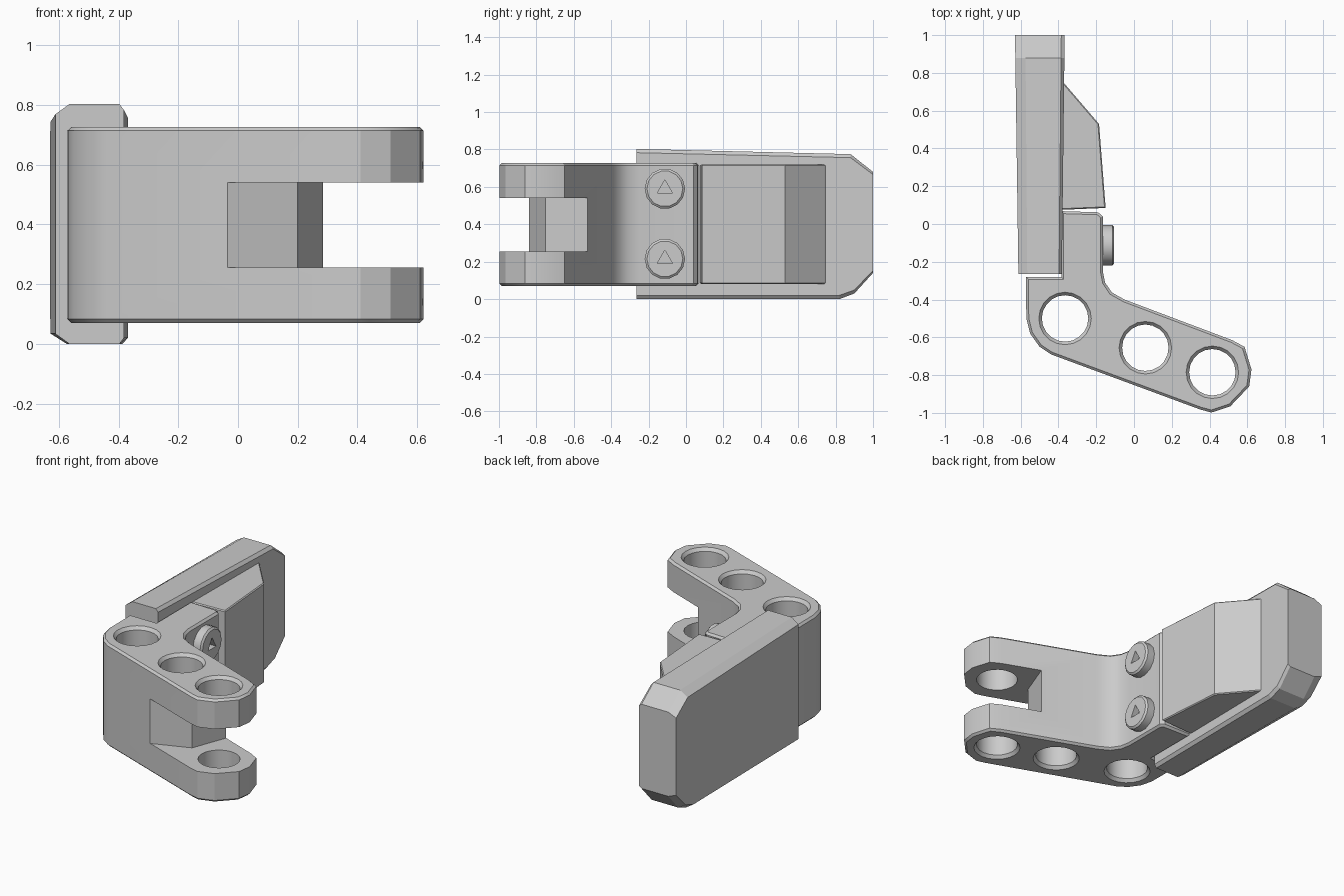
import bpy, bmesh, math
from mathutils import Vector

if "Cube" in bpy.data.objects:
    bpy.data.objects.remove(bpy.data.objects["Cube"])

grey = bpy.data.materials.new("plain grey")
grey.diffuse_color = (0.6, 0.6, 0.6, 1)
grey.use_nodes = True
grey.node_tree.nodes["Principled BSDF"].inputs["Base Color"].default_value = grey.diffuse_color


def loft(name, rings):
    """Closed solid through a list of equal-length rings of points."""
    bm = bmesh.new()
    rows = [[bm.verts.new(p) for p in r] for r in rings]
    n = len(rows[0])
    for a, b in zip(rows, rows[1:]):
        for i in range(n):
            j = (i + 1) % n
            bm.faces.new((a[i], a[j], b[j], b[i]))
    bm.faces.new(rows[0][::-1])
    bm.faces.new(rows[-1])
    bmesh.ops.recalc_face_normals(bm, faces=bm.faces)
    me = bpy.data.meshes.new(name)
    bm.to_mesh(me)
    bm.free()
    me.materials.append(grey)
    ob = bpy.data.objects.new(name, me)
    bpy.context.collection.objects.link(ob)
    return ob


def inset(poly, d):
    """Move every side of a clockwise outline inwards by d."""
    out = []
    n = len(poly)
    for i in range(n):
        p, q, r = (Vector(poly[(i + k) % n]) for k in (-1, 0, 1))
        a, b = (q - p).normalized(), (r - q).normalized()
        na, nb = Vector((a.y, -a.x)), Vector((b.y, -b.x))
        out.append(q + (na + nb) * (d / (1 + na.dot(nb))))
    return out


def prism(name, poly, z0, z1, bevel=0.0):
    """Vertical extrusion of an outline with chamfered rims."""
    levels = [(z0, bevel), (z1, bevel)]
    if bevel:
        levels = [(z0, bevel), (z0 + bevel, 0), (z1 - bevel, 0), (z1, bevel)]
    return loft(name, [[(p[0], p[1], z) for p in inset(poly, d)] for z, d in levels])


def circle(r, n, start=0.0):
    return [(r * math.cos(start + math.tau * i / n), r * math.sin(start + math.tau * i / n))
            for i in range(n)]


def cut(ob, cutters):
    """Subtract the cutters, then remove them."""
    for c in cutters:
        c.hide_render = True
        m = ob.modifiers.new("cut", 'BOOLEAN')
        m.object, m.operation, m.solver = c, 'DIFFERENCE', 'EXACT'
    bpy.context.view_layer.update()
    dg = bpy.context.evaluated_depsgraph_get()
    me = bpy.data.meshes.new_from_object(ob.evaluated_get(dg))
    ob.modifiers.clear()
    ob.data = me
    for c in cutters:
        bpy.data.objects.remove(c)


# Pad plate: side profile in (y, z), lofted along x with chamfered long edges
side = [(-0.265, 0), (0.82, 0), (0.90, 0.03), (1, 0.14), (1, 0.68), (0.88, 0.775), (-0.265, 0.803)]
rings = []
for x, s, taper in ((-0.63, 0.915, 0.018), (-0.575, 1, 0.01), (-0.385, 1, -0.012), (-0.367, 0.95, -0.015)):
    rings.append([(x + taper * (1 - y) / 1.265, y, 0.4 + (z - 0.4) * s) for y, z in side])
pad_plate = loft("pad_plate", rings)

# Wedge rib behind the plate
wedge = prism("wedge_rib", [(-0.39, 0.075), (-0.39, 0.765), (-0.365, 0.74), (-0.185, 0.53), (-0.15, 0.085)],
              0.08, 0.72, 0.006)

# Angled bracket arm
outline = [(-0.385, 0.068), (-0.19, 0.062), (-0.165, 0.04), (-0.165, -0.25), (-0.153, -0.31),
           (-0.118, -0.362), (-0.05, -0.40), (0.52, -0.615), (0.585, -0.65), (0.622, -0.77),
           (0.61, -0.86), (0.51, -0.965), (0.41, -0.998), (0.35, -0.982), (-0.44, -0.69),
           (-0.50, -0.65), (-0.55, -0.58), (-0.57, -0.50), (-0.572, -0.28), (-0.385, -0.28)]
bracket = prism("bracket_arm", outline, 0.07, 0.727, 0.013)

# Fork slot and three chamfered pin holes
slot = prism("slot_cutter", [(-0.27, -0.93), (0.20, -0.75), (0.285, -0.525), (0.353, -0.345),
                             (0.9, -0.345), (0.9, -1.2), (-0.27, -1.2)], 0.255, 0.54)
holes = []
for cx, cy in ((-0.365, -0.50), (0.06, -0.655), (0.415, -0.785)):
    holes.append(loft("hole_cutter", [[(cx + u, cy + v, z) for u, v in circle(r, 20)] for z, r in
                 ((0.05, 0.155), (0.09, 0.123), (0.707, 0.123), (0.747, 0.155))]))
cut(bracket, [slot] + holes)

# Bolt heads with triangular sockets
bolts = []
for i, cz in enumerate((0.215, 0.59)):
    cy = -0.113
    bolt = loft("bolt_head_%d" % (i + 1), [[(x, cy + u, cz + v) for u, v in circle(r, 14)] for x, r in
                ((-0.18, 0.108), (-0.115, 0.108), (-0.105, 0.096))])
    socket = loft("socket_cutter", [[(x, cy + u, cz + v) for u, v in circle(0.047, 3, math.pi / 2)]
                                    for x in (-0.145, -0.08)])
    cut(bolt, [socket])
    bolts.append(bolt)

# Smooth the rounded walls, keep the chamfers crisp
bpy.ops.object.select_all(action='DESELECT')
for ob in [bracket] + bolts:
    ob.select_set(True)
bpy.context.view_layer.objects.active = bracket
bpy.ops.object.shade_smooth_by_angle(angle=math.radians(28))
